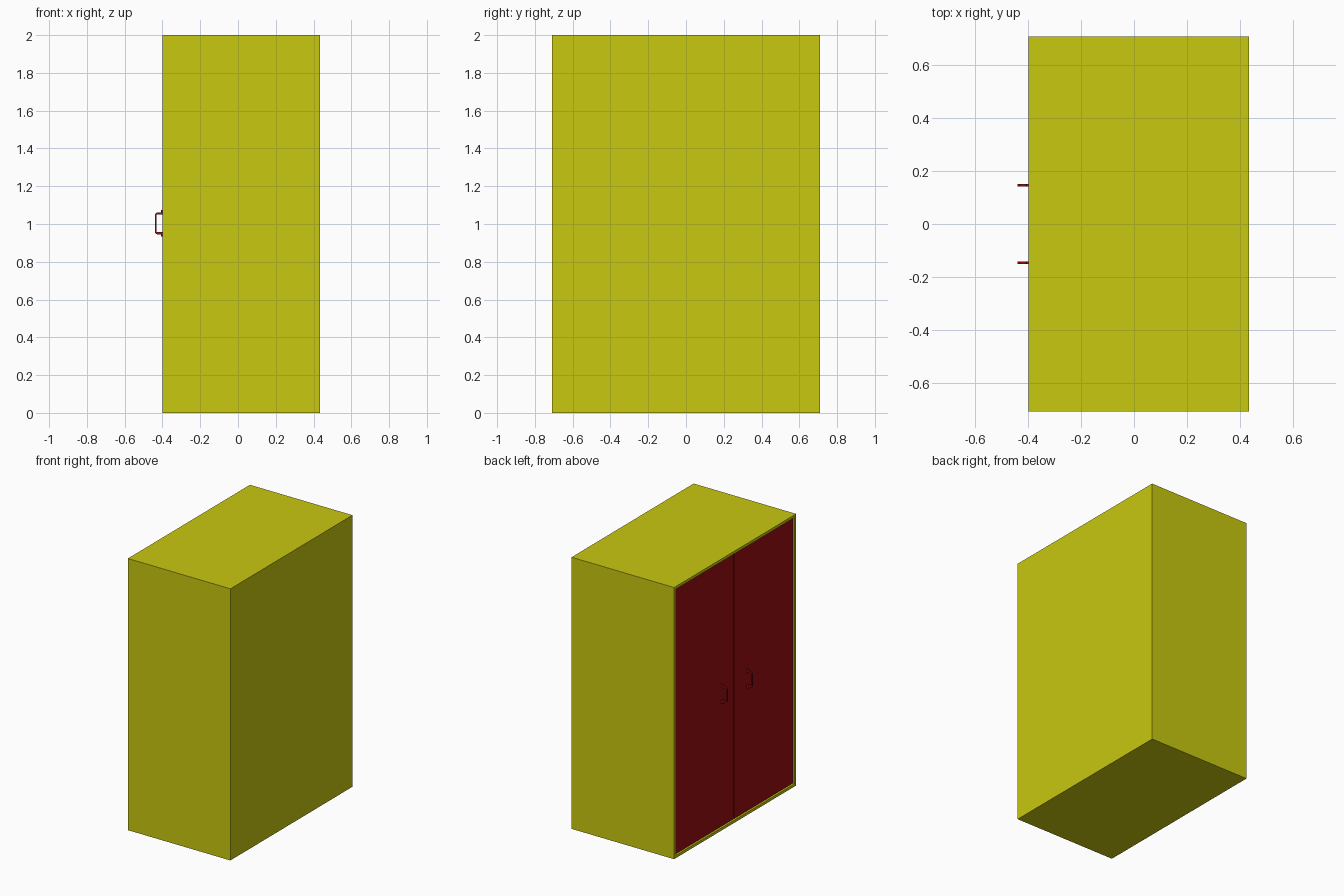
import bpy, bmesh
from mathutils import Vector

if "Cube" in bpy.data.objects:
    bpy.data.objects.remove(bpy.data.objects["Cube"])


def material(name, color):
    m = bpy.data.materials.new(name)
    m.diffuse_color = color
    m.use_nodes = True
    m.node_tree.nodes["Principled BSDF"].inputs["Base Color"].default_value = m.diffuse_color
    return m


YELLOW = material("yellow_paint", (0.58, 0.58, 0.005, 1))
RED = material("red_paint", (0.33, 0.004, 0.006, 1))


def finish(name, bm, mat):
    bmesh.ops.recalc_face_normals(bm, faces=bm.faces)
    mesh = bpy.data.meshes.new(name)
    bm.to_mesh(mesh)
    bm.free()
    mesh.materials.append(mat)
    ob = bpy.data.objects.new(name, mesh)
    bpy.context.collection.objects.link(ob)
    return ob


def box(name, lo, hi, mat):
    lo, hi = Vector(lo), Vector(hi)
    bm = bmesh.new()
    bmesh.ops.create_cube(bm, size=1)
    for v in bm.verts:
        v.co = Vector(a * b for a, b in zip(v.co, hi - lo)) + (lo + hi) / 2
    return finish(name, bm, mat)


X0, X1, Y, H, T = -0.40, 0.435, 0.71, 2.0, 0.02

# Carcass: one open-fronted box with wall thickness, open towards -x
bm = bmesh.new()
bmesh.ops.create_cube(bm, size=1)
for v in bm.verts:
    v.co = Vector(((X0 + X1) / 2 + v.co.x * (X1 - X0), v.co.y * 2 * Y, H / 2 + v.co.z * H))
front = min(bm.faces, key=lambda f: f.calc_center_median().x)
bmesh.ops.inset_region(bm, faces=[front], thickness=T, use_even_offset=True)
pushed = bmesh.ops.extrude_discrete_faces(bm, faces=[front])["faces"]
bmesh.ops.translate(bm, verts=pushed[0].verts, vec=(X1 - X0 - T, 0, 0))
finish("carcass", bm, YELLOW)

# Handle outline in x-z: mounting feet, two legs and a grip bar
half = [(-0.392, 0.07), (-0.407, 0.07), (-0.409, 0.059), (-0.432, 0.057), (-0.44, 0.049)]
inner = [(-0.431, 0.046), (-0.392, 0.046)]
outline = half + [(x, -z) for x, z in reversed(half)]
outline += [(x, -z) for x, z in reversed(inner)] + inner

for side, label in ((-1, "right"), (1, "left")):
    # Doors, slightly recessed in the frame with softened edges
    ys = sorted((side * 0.003, side * (Y - T - 0.002)))
    door = box(label + "_door", (X0 + 0.008, ys[0], T + 0.002),
               (X0 + 0.028, ys[1], H - T - 0.002), RED)
    bev = door.modifiers.new("edge_bevel", "BEVEL")
    bev.width = 0.006
    bev.segments = 2

    # Handle extruded from its outline
    bm = bmesh.new()
    y = side * 0.147
    face = bm.faces.new([bm.verts.new((px, y - 0.005, 1.003 + pz)) for px, pz in outline])
    ext = bmesh.ops.extrude_face_region(bm, geom=[face])["geom"]
    bmesh.ops.translate(bm, vec=(0, 0.01, 0),
                        verts=[g for g in ext if isinstance(g, bmesh.types.BMVert)])
    finish(label + "_handle", bm, RED)
